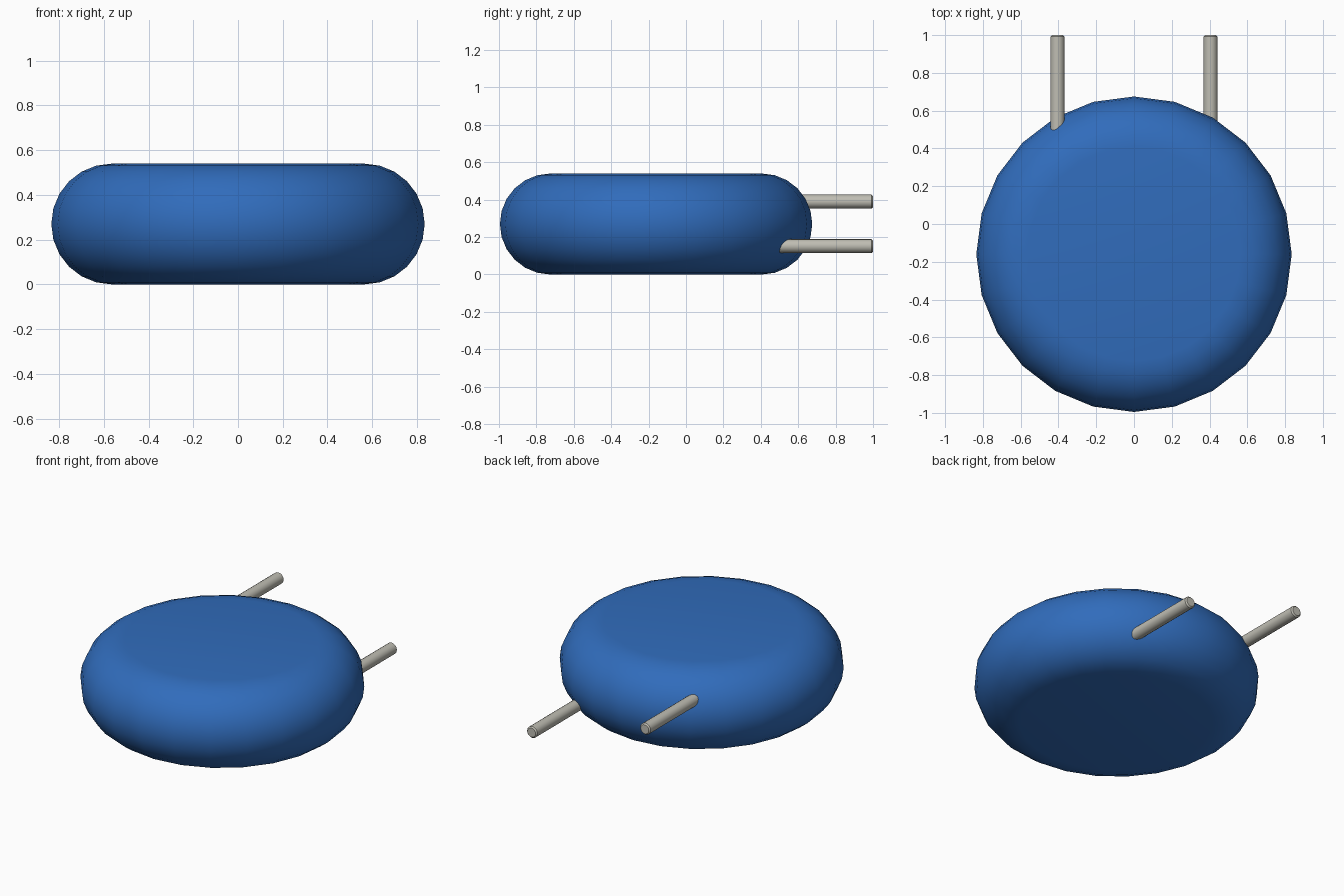
import bpy
import bmesh
import math
from mathutils import Matrix

cube = bpy.data.objects.get("Cube")
if cube:
    bpy.data.objects.remove(cube, do_unlink=True)


def make_material(name, color):
    mat = bpy.data.materials.new(name)
    mat.use_nodes = True
    mat.diffuse_color = (*color, 1)
    bsdf = next(n for n in mat.node_tree.nodes if n.type == 'BSDF_PRINCIPLED')
    bsdf.inputs["Base Color"].default_value = (*color, 1)
    return mat


def lathe(name, profile, sides, matrix, mat, angle):
    """Revolve (radius, height) points around z, cap both ends, then place."""
    bm = bmesh.new()
    rings = []
    for r, z in profile:
        rings.append([bm.verts.new((r * math.cos(2 * math.pi * i / sides),
                                    r * math.sin(2 * math.pi * i / sides), z))
                      for i in range(sides)])
    for a, b in zip(rings, rings[1:]):
        for i in range(sides):
            j = (i + 1) % sides
            bm.faces.new((a[i], a[j], b[j], b[i]))
    bm.faces.new(rings[0][::-1])
    bm.faces.new(rings[-1])
    bmesh.ops.transform(bm, matrix=matrix, verts=bm.verts)
    bmesh.ops.recalc_face_normals(bm, faces=bm.faces)
    mesh = bpy.data.meshes.new(name)
    bm.to_mesh(mesh)
    bm.free()
    mesh.materials.append(mat)
    obj = bpy.data.objects.new(name, mesh)
    bpy.context.collection.objects.link(obj)
    bpy.ops.object.select_all(action='DESELECT')
    obj.select_set(True)
    bpy.context.view_layer.objects.active = obj
    bpy.ops.object.shade_smooth_by_angle(angle=math.radians(angle))
    return obj


blue = make_material("body_blue", (0.030, 0.150, 0.500))
metal = make_material("lead_grey", (0.52, 0.51, 0.45))

# Disc body with a fully rounded rim
R, H = 0.835, 0.27
rim = [(R - H + H * math.cos(math.radians(a)), H + H * math.sin(math.radians(a)))
       for a in range(-90, 91, 15)]
lathe("disc_body", rim, 24, Matrix.Translation((0, -0.16, 0)), blue, 30)

# Two wire leads leaving the back, one high and one low
WIRE, START, END, BEVEL = 0.037, 0.30, 1.0, 0.008
wire_profile = [(WIRE, START), (WIRE, END - BEVEL), (WIRE - BEVEL, END)]
along_y = Matrix.Rotation(math.radians(-90), 4, 'X')
for name, x, z in (("left_lead", 0.405, 0.152), ("right_lead", -0.405, 0.39)):
    lathe(name, wire_profile, 16, Matrix.Translation((x, 0, z)) @ along_y, metal, 35)
